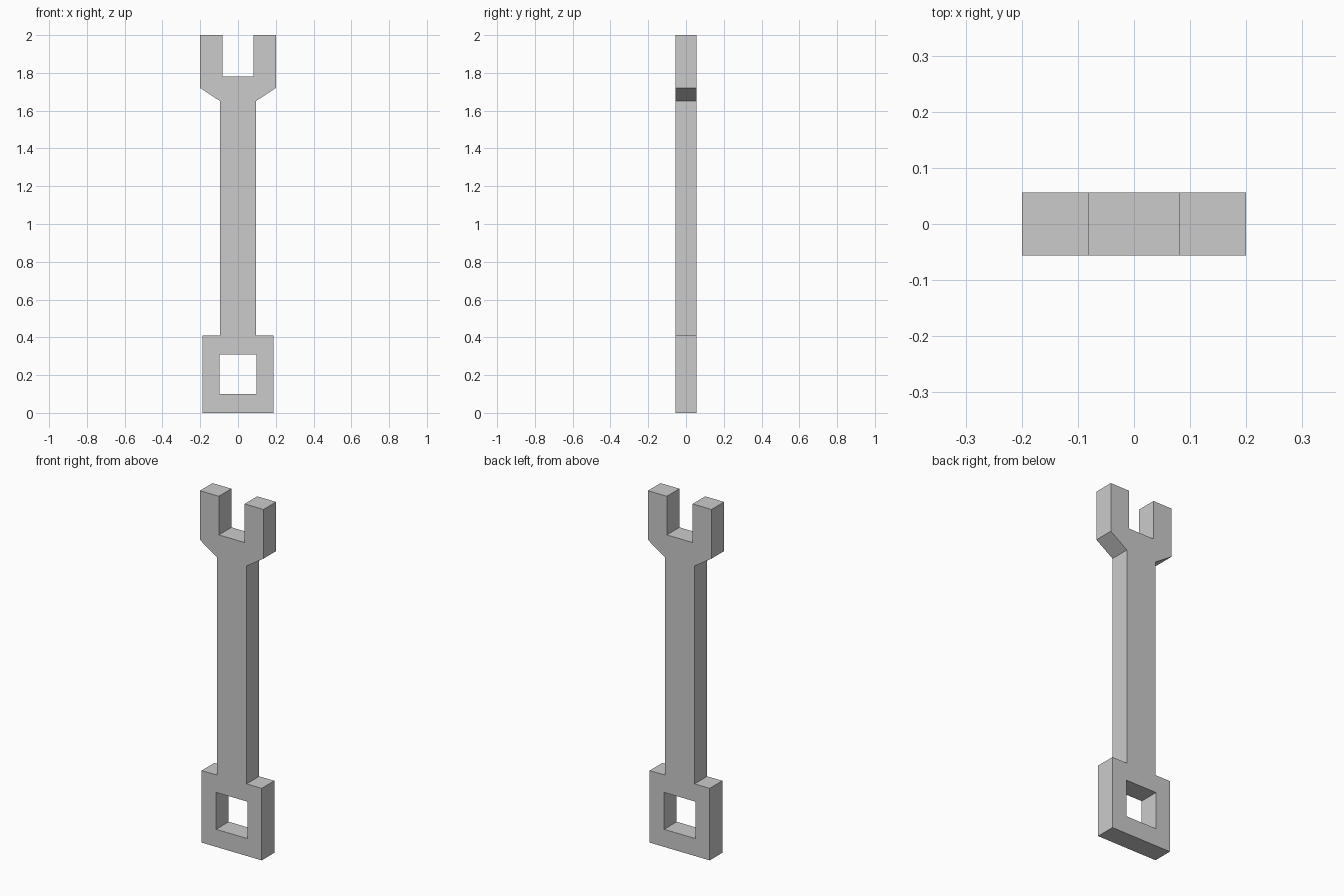
import bpy

if "Cube" in bpy.data.objects:
    bpy.data.objects.remove(bpy.data.objects["Cube"])

THICKNESS = 0.113

# Right half of the wrench outline (x, z), wrapping around the square hole
half_profile = [
    (0, 0), (0.189, 0), (0.189, 0.41), (0.094, 0.41),        # box end
    (0.094, 1.65), (0.2, 1.72),                              # shaft and flare
    (0.2, 2), (0.081, 2), (0.081, 1.78), (0, 1.78),          # open jaw
    (0, 0.31), (0.098, 0.31), (0.098, 0.10), (0, 0.10),      # square hole
]

mesh = bpy.data.meshes.new("wrench")
mesh.from_pydata([(x, 0, z) for x, z in half_profile], [],
                 [list(range(len(half_profile)))])
wrench = bpy.data.objects.new("wrench", mesh)
bpy.context.collection.objects.link(wrench)

# Left half by symmetry
mirror = wrench.modifiers.new("mirror", 'MIRROR')
mirror.use_axis[0] = True
mirror.use_clip = True

# Plate thickness, centred on y = 0
solid = wrench.modifiers.new("thickness", 'SOLIDIFY')
solid.thickness = THICKNESS
solid.offset = 0
